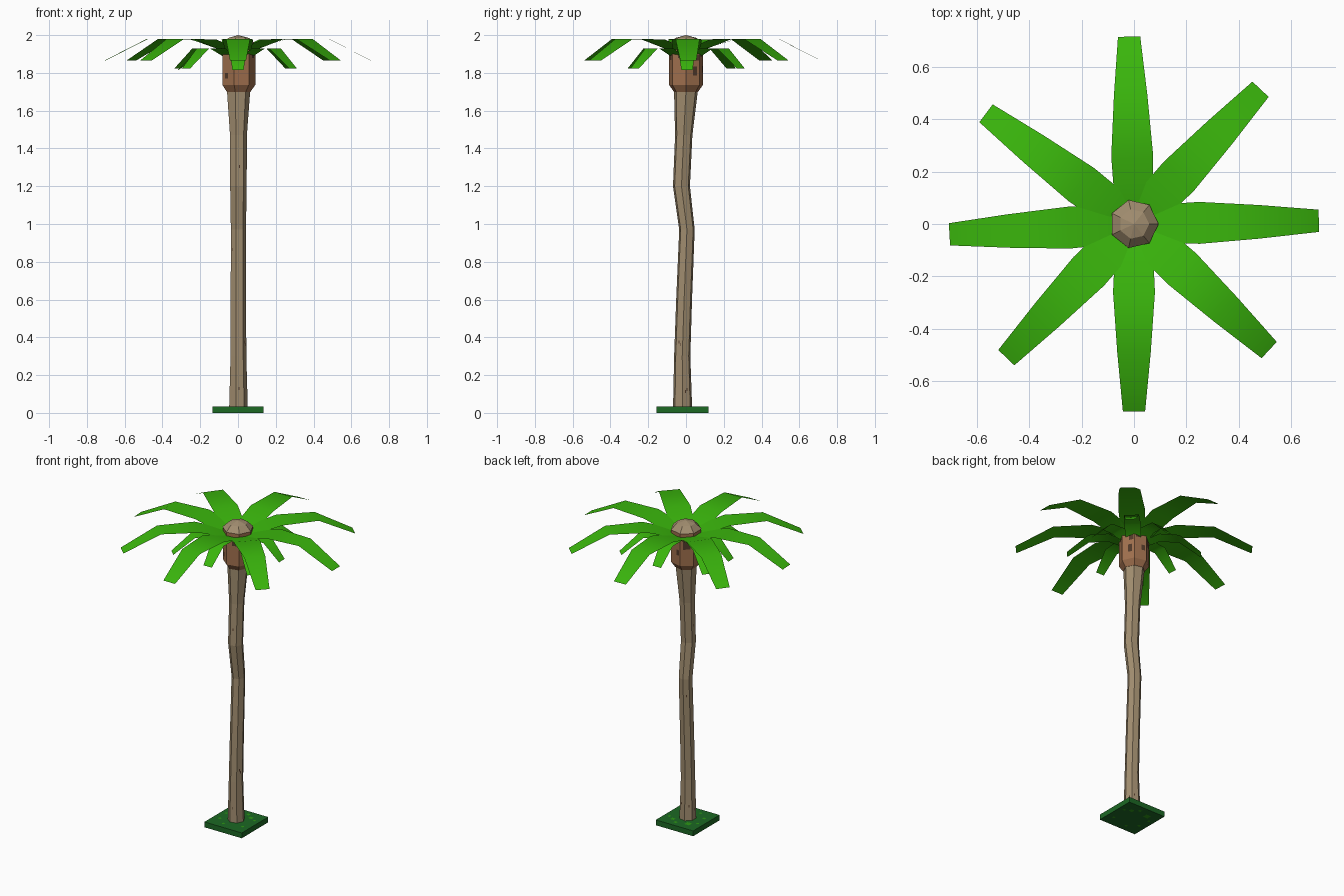
import bpy, bmesh, math, random
from mathutils import Vector

if "Cube" in bpy.data.objects:
    bpy.data.objects.remove(bpy.data.objects["Cube"])

random.seed(4)
SIDES = 7


def material(name, rgb):
    lin = [(c / 255 / 12.92) if c < 11 else ((c / 255 + 0.055) / 1.055) ** 2.4 for c in rgb]
    m = bpy.data.materials.new(name)
    m.diffuse_color = (*lin, 1)
    m.use_nodes = True
    m.node_tree.nodes["Principled BSDF"].inputs["Base Color"].default_value = m.diffuse_color
    return m


BARK = material("tan bark", (162, 142, 112))
BROWN = material("crown brown", (160, 112, 78))
DARK = material("dark brown", (82, 58, 42))
LEAF = material("leaf green", (58, 182, 12))
GRASS = material("dark grass green", (28, 104, 36))
FLECK = material("grass fleck green", (44, 150, 20))


def make(name, bm, mats, smooth=False):
    bmesh.ops.remove_doubles(bm, verts=bm.verts, dist=1e-5)
    for f in bm.faces:
        f.smooth = smooth
    me = bpy.data.meshes.new(name)
    bm.to_mesh(me)
    bm.free()
    for m in mats:
        me.materials.append(m)
    ob = bpy.data.objects.new(name, me)
    bpy.context.collection.objects.link(ob)
    return ob


def tube(name, rings, mats, apex=None):
    """Loft rings given as (z, centre y, radius)."""
    bm = bmesh.new()
    loops = [[bm.verts.new((r * math.cos(math.tau * i / SIDES),
                            cy + r * math.sin(math.tau * i / SIDES), z))
              for i in range(SIDES)] for z, cy, r in rings]
    for a, b in zip(loops, loops[1:]):
        for i in range(SIDES):
            j = (i + 1) % SIDES
            bm.faces.new((a[i], a[j], b[j], b[i]))
    bm.faces.new(loops[0][::-1])
    if apex:
        tip = bm.verts.new(apex)
        for i in range(SIDES):
            bm.faces.new((loops[-1][i], loops[-1][(i + 1) % SIDES], tip))
    else:
        bm.faces.new(loops[-1])
    return make(name, bm, mats)


def side_patch(bm, side, u, z, w, h, ring):
    """Thin rectangle on one side of a tube; ring(z) gives centre y and radius."""
    a = math.tau * (side + .5) / SIDES
    n, t = Vector((math.cos(a), math.sin(a), 0)), Vector((-math.sin(a), math.cos(a), 0))
    corners = []
    for sx, sz in ((-1, -1), (1, -1), (1, 1), (-1, 1)):
        zz = z + sz * h / 2
        cy, r = ring(zz)
        p = n * (r * math.cos(math.pi / SIDES) + .0015) + t * (u + sx * w / 2)
        corners.append(bm.verts.new(p + Vector((0, cy, zz))))
    bm.faces.new(corners)


# Bent trunk
TRUNK = [(.02, -.018, .052), (.3, -.02, .044), (.6, -.01, .043), (.97, .005, .042),
         (1.2, -.024, .046), (1.47, -.012, .047), (1.71, 0, .065)]
tube("trunk", TRUNK, [BARK])


def trunk_ring(z):
    for (z0, c0, r0), (z1, c1, r1) in zip(TRUNK, TRUNK[1:]):
        if z <= z1:
            k = (z - z0) / (z1 - z0)
            return c0 + (c1 - c0) * k, r0 + (r1 - r0) * k


# Small dark ticks in the bark
bm = bmesh.new()
for i in range(12):
    side_patch(bm, (i * 3) % SIDES, random.uniform(-.008, .008),
               random.choice((.1, .12, .36, .6, .63, .85, 1.3)) + random.uniform(0, .02),
               .005, .016, trunk_ring)
make("bark_ticks", bm, [DARK])

# Swollen brown crown and its pale cap
tube("crown", [(1.70, 0, .066), (1.737, 0, .092), (1.95, 0, .092)], [BROWN])
tube("crown_cap", [(1.95, 0, .094), (1.985, 0, .058)], [BARK], apex=(0, 0, 2.0))

# Dark patches set on the crown sides
bm = bmesh.new()
for side, u, z, w, h in [(4, -.01, 1.785, .02, .03), (5, .01, 1.88, .03, .025),
                         (0, .012, 1.81, .025, .05), (0, .02, 1.88, .03, .03),
                         (1, -.015, 1.9, .03, .03), (1, .018, 1.82, .022, .035),
                         (2, 0, 1.87, .045, .05), (3, -.008, 1.88, .05, .04),
                         (3, .015, 1.79, .016, .03), (6, .006, 1.89, .025, .02)]:
    side_patch(bm, side, u, z, w, h, lambda zz: (0, .092))
make("crown_patches", bm, [DARK])


def frond(name, angle, profile):
    """Flat bent strip; profile holds (radius, z, width)."""
    a = math.radians(angle)
    d, t = Vector((math.cos(a), math.sin(a), 0)), Vector((-math.sin(a), math.cos(a), 0))
    bm = bmesh.new()
    rows = [[bm.verts.new(d * r + t * s * w / 2 + Vector((0, 0, z))) for s in (-1, 1)]
            for r, z, w in profile]
    for p, q in zip(rows, rows[1:]):
        bm.faces.new((p[0], q[0], q[1], p[1]))
    make(name, bm, [LEAF], smooth=True)


# Large upper fronds, with small lower ones hidden beneath each
upper = [(.04, 1.915, .14), (.25, 1.977, .16), (.48, 1.98, .128), (.706, 1.865, .085)]
lower = [(.05, 1.88, .09), (.15, 1.93, .10), (.27, 1.928, .09), (.40, 1.822, .06)]
for i, ang in enumerate((1, 46.8, 91.5, 143.2, 183.2, 226.3, 270, 317)):
    frond(f"upper_frond_{i + 1}", ang, [(r + (.01 if i in (2, 6) else 0), z, w)
                                        for r, z, w in upper])
    k = .79 if i % 2 == 0 else 1
    frond(f"lower_frond_{i + 1}", ang,
          [(r * k, z - (.006 if k < 1 else 0), w) for r, z, w in lower])

# Square grass base
bpy.ops.mesh.primitive_cube_add(size=1, location=(0, -.0175, .0175))
base = bpy.context.object
base.name = "grass_base"
base.scale = (.272, .275, .035)
base.data.materials.append(GRASS)

# Bright grass flecks on both faces of the base
bm = bmesh.new()
for x, y, s in [(.06, .05, .012), (-.055, .055, .017), (.09, -.08, .008), (-.09, -.06, .009),
                (.1, .03, .008), (-.1, .02, .008), (.02, .08, .01), (-.03, -.11, .008)]:
    for z in (.036, .0005):
        ring = [bm.verts.new((x + s * u, y + s * v, z))
                for u, v in ((-1, -1), (1, -1), (1, 1), (-1, 1))]
        bm.faces.new(ring if z > .01 else ring[::-1])
for v in bm.verts:
    if v.co.z < .01:
        v.co.z = -.0005
make("grass_flecks", bm, [FLECK])
